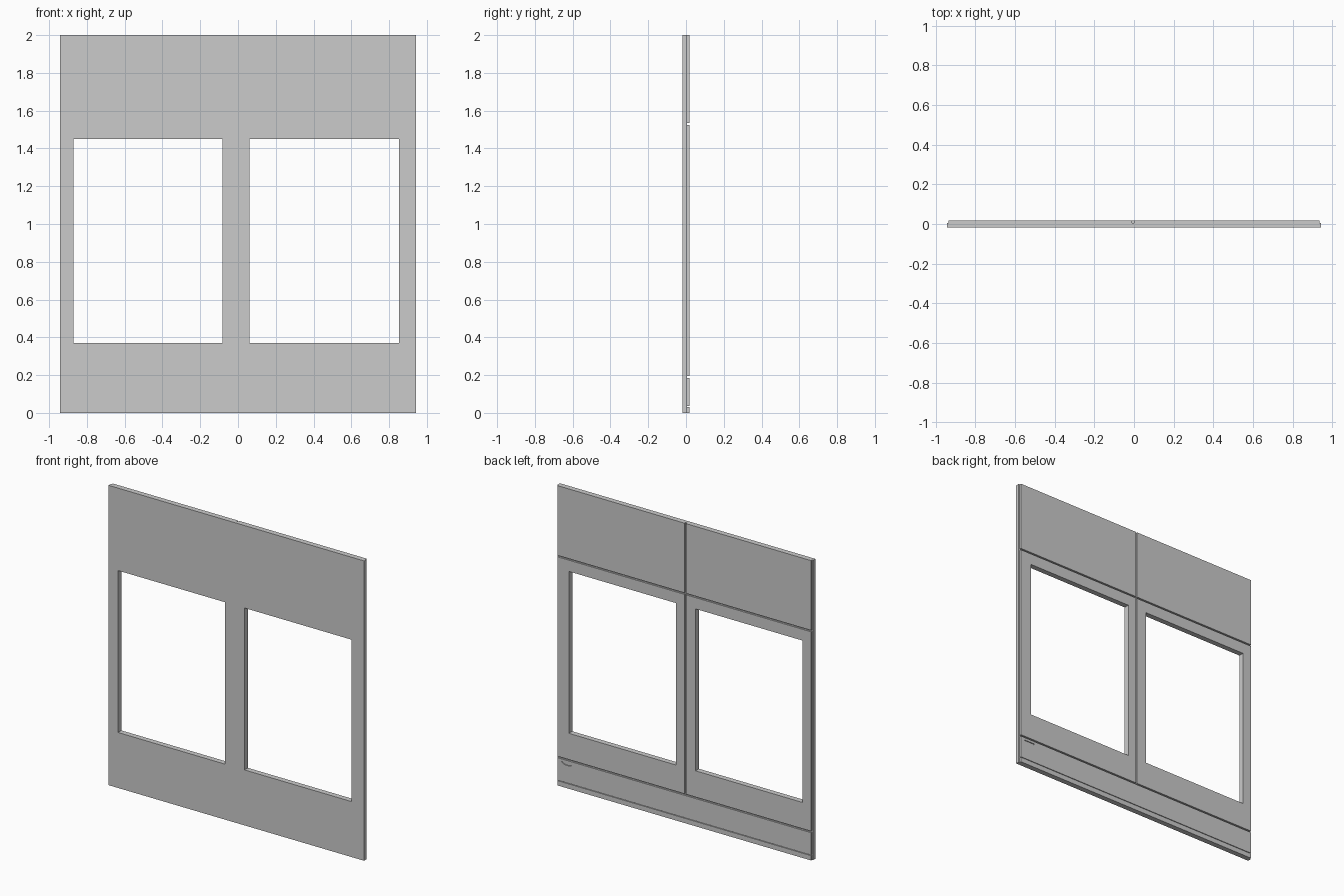
import bpy, bmesh, math

if "Cube" in bpy.data.objects:
    bpy.data.objects.remove(bpy.data.objects["Cube"])

FRONT, SEAM, BACK = -0.018, 0.006, 0.018   # y layers: front skin, groove floor, back skin
W, INSET, MID, GAP = 0.943, 0.935, -0.006, 0.005
LEFT_WIN = (-0.872, -0.083, 0.37, 1.45)
RIGHT_WIN = (0.061, 0.852, 0.37, 1.45)


def finish(bm, name):
    bmesh.ops.recalc_face_normals(bm, faces=bm.faces)
    me = bpy.data.meshes.new(name)
    bm.to_mesh(me)
    bm.free()
    ob = bpy.data.objects.new(name, me)
    bpy.context.collection.objects.link(ob)
    return ob


def extrude_y(bm, depth):
    r = bmesh.ops.extrude_face_region(bm, geom=bm.faces[:])
    moved = [v for v in r["geom"] if isinstance(v, bmesh.types.BMVert)]
    bmesh.ops.translate(bm, verts=moved, vec=(0, depth, 0))


def panel(name, x0, x1, z0, z1, y0, y1, windows=()):
    """Flat panel with rectangular openings, as one closed solid."""
    xs = sorted({x0, x1, *[x for w in windows for x in w[:2]]})
    zs = sorted({z0, z1, *[z for w in windows for z in w[2:]]})
    bm = bmesh.new()
    grid = {(x, z): bm.verts.new((x, y0, z)) for x in xs for z in zs}
    for a, b in zip(xs, xs[1:]):
        for c, d in zip(zs, zs[1:]):
            mx, mz = (a + b) / 2, (c + d) / 2
            if any(w[0] < mx < w[1] and w[2] < mz < w[3] for w in windows):
                continue
            bm.faces.new([grid[p] for p in ((a, c), (b, c), (b, d), (a, d))])
    extrude_y(bm, y1 - y0)
    bmesh.ops.dissolve_limit(bm, angle_limit=0.01, verts=bm.verts[:], edges=bm.edges[:])
    loose = [v for v in bm.verts if not v.link_faces]
    bmesh.ops.delete(bm, geom=loose, context='VERTS')
    return finish(bm, name)


# Full-size front board with both window openings
panel("front_board", -W, W, 0, 2, FRONT, SEAM, (LEFT_WIN, RIGHT_WIN))

# Back cladding: separate panels leave the grooves between them
for side, xa, xb, win in (("left", -INSET, MID - GAP, LEFT_WIN),
                          ("right", MID + GAP, INSET, RIGHT_WIN)):
    panel(f"{side}_window_panel", xa, xb, 0.195, 1.525, SEAM, BACK, (win,))
    panel(f"{side}_upper_panel", xa, xb, 1.535, 2, SEAM, BACK)
base = panel("base_panel", -INSET, INSET, 0.036, 0.185, SEAM, BACK)
panel("bottom_rail", -INSET, INSET, 0, 0.032, SEAM, BACK)

# Half-moon finger pull sunk into the base panel
bm = bmesh.new()
n = 12
bm.faces.new([bm.verts.new((0.865 + 0.04 * math.cos(math.pi * i / n), 0.012,
                            0.168 - 0.016 * math.sin(math.pi * i / n)))
              for i in range(n + 1)])
extrude_y(bm, 0.02)
cutter = finish(bm, "finger_pull_cutter")
cutter.hide_render = True
cutter.hide_set(True)
cut = base.modifiers.new("finger_pull", 'BOOLEAN')
cut.operation = 'DIFFERENCE'
cut.object = cutter
